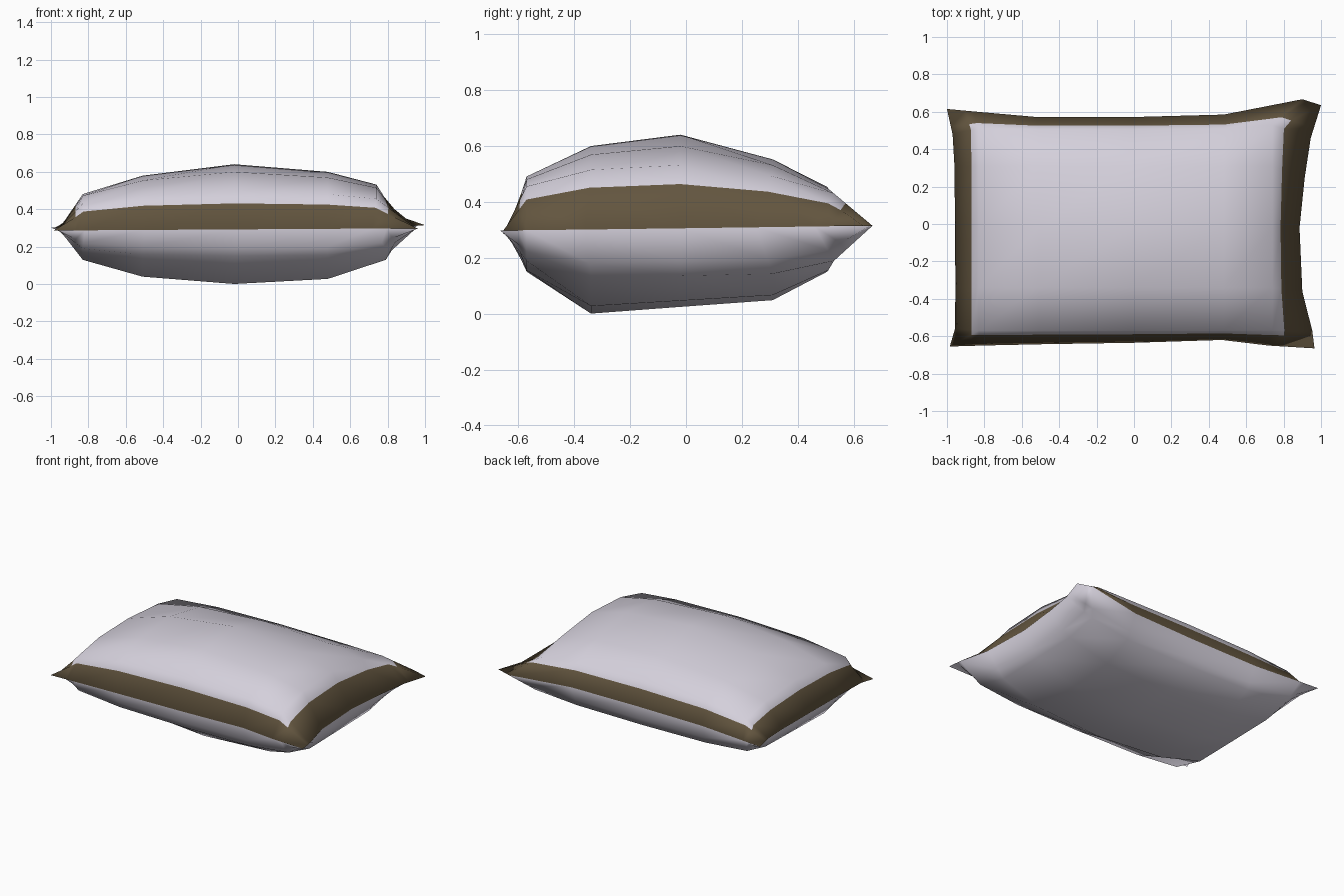
import bpy, bmesh
from mathutils import Vector

if "Cube" in bpy.data.objects:
    bpy.data.objects.remove(bpy.data.objects["Cube"])

# seam outline of the pillow (x, y), seven points along each side
FRONT = [(-.985, -.655), (-.82, -.65), (-.5, -.643), (0, -.635), (.47, -.62), (.72, -.65), (.965, -.665)]
BACK = [(-1, .615), (-.86, .602), (-.52, .572), (0, .572), (.48, .585), (.90, .667), (1, .635)]
LEFT = [FRONT[0], (-.957, -.56), (-.955, -.34), (-.957, 0), (-.96, .31), (-.97, .48), BACK[0]]
RIGHT = [FRONT[6], (.953, -.57), (.90, -.36), (.885, -.02), (.913, .25), (.945, .46), BACK[6]]

# inner stations and puff profiles for the upper and lower halves
YS = [0, -.57, -.34, -.02, .31, .51, 0]
XS = {1: [0, -.83, -.51, -.02, .48, .74, 0], -1: [0, -.83, -.51, -.02, .48, .79, 0]}
FX = {1: [0, .53, .82, 1, .88, .68, 0], -1: [0, .57, .87, 1, .91, .57, 0]}
FY = {1: [0, .56, .88, 1, .74, .45, 0], -1: [0, .5, 1, .92, .84, .5, 0]}
PUFF = {1: .34, -1: .30}


def point(i, j, side):
    if j == 0:
        x, y = FRONT[i]
    elif j == 6:
        x, y = BACK[i]
    elif i == 0:
        x, y = LEFT[j]
    elif i == 6:
        x, y = RIGHT[j]
    else:
        x, y = XS[side][i], YS[j]
        if j == 5:
            y += .25 * (BACK[i][1] - .59)
    a, b = FX[side][i], FY[side][j]
    puff = a * b * (1 + 1.4 * (1 - a) * (1 - b))
    edge = i in (0, 6) or j in (0, 6)
    base = .30 + (.006 * x + .013 * y if edge else 0)
    return Vector((x, y, base + side * PUFF[side] * puff))


def with_band(row):
    """Insert the band border between the seam and the first inner station."""
    return [row[0], row[0].lerp(row[1], .7), *row[1:6], row[6].lerp(row[5], .7), row[6]]


def material(name, rgb):
    m = bpy.data.materials.new(name)
    m.diffuse_color = (*rgb, 1)
    m.use_nodes = True
    m.node_tree.nodes["Principled BSDF"].inputs["Base Color"].default_value = m.diffuse_color
    return m


bm = bmesh.new()
for side in (1, -1):
    rows = [with_band([point(i, j, side) for i in range(7)]) for j in range(7)]
    cols = [with_band([rows[j][i] for j in range(7)]) for i in range(9)]
    v = [[bm.verts.new(p) for p in col] for col in cols]
    for i in range(8):
        for j in range(8):
            q = [v[i][j], v[i + 1][j], v[i + 1][j + 1], v[i][j + 1]]
            f = bm.faces.new(q if side == 1 else q[::-1])
            f.smooth = True
            # brown border runs around the upper half only
            f.material_index = int(side == 1 and (i in (0, 7) or j in (0, 7)))
bmesh.ops.remove_doubles(bm, verts=bm.verts, dist=.0005)
bmesh.ops.recalc_face_normals(bm, faces=bm.faces)

mesh = bpy.data.meshes.new("pillow")
bm.to_mesh(mesh)
bm.free()
mesh.materials.append(material("pale lilac fabric", (.66, .63, .71)))
mesh.materials.append(material("brown border", (.125, .092, .05)))
pillow = bpy.data.objects.new("pillow", mesh)
bpy.context.collection.objects.link(pillow)
